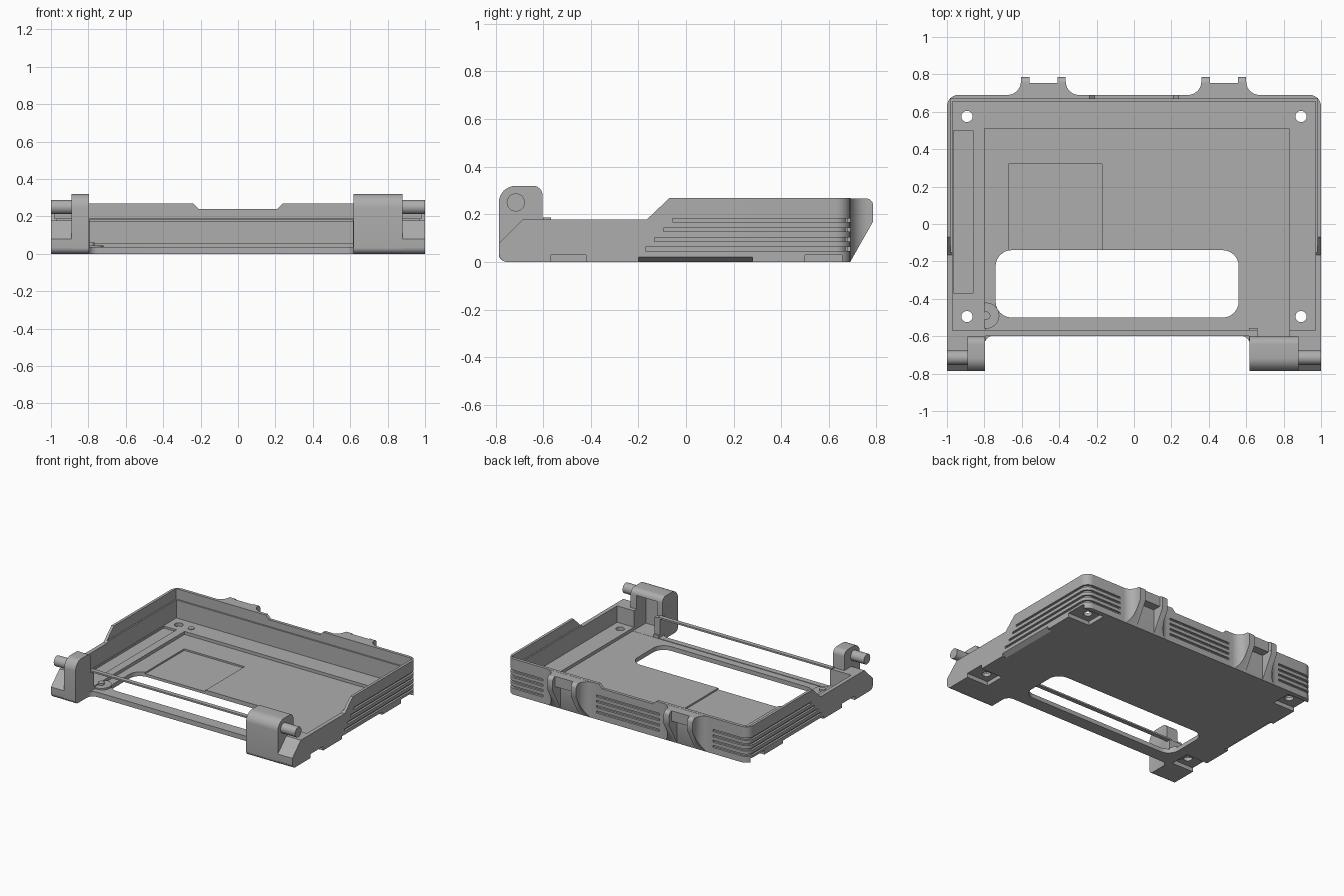
import bpy, bmesh, math
from mathutils import Vector

cube = bpy.data.objects.get("Cube")
if cube:
    bpy.data.objects.remove(cube, do_unlink=True)

grey = bpy.data.materials.new("plain grey")
grey.use_nodes = True
grey.diffuse_color = (0.42, 0.42, 0.42, 1)
bsdf = next(n for n in grey.node_tree.nodes if n.type == 'BSDF_PRINCIPLED')
bsdf.inputs["Base Color"].default_value = grey.diffuse_color


def rounded(corners, steps=6):
    """Corners are (u, v) or (u, v, radius); returns the filleted outline."""
    out = []
    n = len(corners)
    for i, c in enumerate(corners):
        p = Vector(c[:2])
        if len(c) < 3:
            out.append(p)
            continue
        a = (Vector(corners[i - 1][:2]) - p).normalized()
        b = (Vector(corners[(i + 1) % n][:2]) - p).normalized()
        half = a.angle(b) / 2
        reach = c[2] / math.tan(half)
        centre = p + (a + b).normalized() * c[2] / math.sin(half)
        start, end = p + a * reach - centre, p + b * reach - centre
        for k in range(steps + 1):
            t = k / steps
            out.append(centre + start.lerp(end, t).normalized() * c[2])
    return out


def prism(name, corners, lo, hi, axis='z'):
    """Extrude an outline: (x, y) along z, (y, z) along x, (x, z) along y."""
    place = {'z': lambda u, v, w: (u, v, w),
             'x': lambda u, v, w: (w, u, v),
             'y': lambda u, v, w: (u, w, v)}[axis]
    bm = bmesh.new()
    base = bm.faces.new([bm.verts.new(place(p.x, p.y, lo)) for p in rounded(corners)])
    ext = bmesh.ops.extrude_face_region(bm, geom=[base])
    bmesh.ops.translate(bm, vec=place(0, 0, hi - lo),
                        verts=[v for v in ext['geom'] if isinstance(v, bmesh.types.BMVert)])
    bmesh.ops.recalc_face_normals(bm, faces=bm.faces)
    mesh = bpy.data.meshes.new(name)
    bm.to_mesh(mesh)
    bm.free()
    mesh.materials.append(grey)
    ob = bpy.data.objects.new(name, mesh)
    bpy.context.collection.objects.link(ob)
    return ob


def box(name, x0, x1, y0, y1, z0, z1, r=None):
    c = [(x0, y0), (x1, y0), (x1, y1), (x0, y1)]
    return prism(name, [p + (r,) for p in c] if r else c, z0, z1)


def disc(name, u, v, r, lo, hi, axis='z', n=24):
    pts = [(u + r * math.cos(math.tau * i / n), v + r * math.sin(math.tau * i / n))
           for i in range(n)]
    return prism(name, pts, lo, hi, axis)


def combine(target, tool, how='DIFFERENCE'):
    mod = target.modifiers.new("combine", 'BOOLEAN')
    mod.operation, mod.solver, mod.object = how, 'EXACT', tool
    bpy.context.view_layer.objects.active = target
    bpy.ops.object.modifier_apply(modifier=mod.name)
    bpy.data.objects.remove(tool, do_unlink=True)


# Tray: plan outline crossed with the stepped side outline
tray = prism("tray", [(-1, -.785), (-.8, -.785), (-.8, -.597, .05), (.62, -.597, .05),
                      (.62, -.785), (1, -.785), (1, .69, .06), (-1, .69, .06)], -.1, .4)
combine(tray, prism("side_outline", [(-.785, 0, .035), (.75, 0), (.75, .268), (-.07, .268),
                                     (-.165, .178), (-.685, .178), (-.785, .08)],
                    -1.1, 1.1, 'x'), 'INTERSECT')

# Hinge posts, narrow on one side and wide on the other
for x0, x1 in ((-.89, -.797), (.617, .88)):
    combine(tray, prism("post", [(-.786, .002, .03), (-.602, .002), (-.602, .32, .04),
                                 (-.786, .32, .07)], x0, x1, 'x'), 'UNION')

# Cavity with a ledge, open front and notched back wall
combine(tray, box("cavity", -.97, .97, -.57, .655, .055, .5))
combine(tray, box("upper_cavity", -.98, .98, -.565, .667, .19, .5))
combine(tray, prism("front_gap", [(-.795, .036), (.615, .036), (.615, .5), (-.795, .5)],
                    -.7, -.5, 'y'))
combine(tray, prism("back_notch", [(-.21, .24), (.21, .24), (.25, .28), (-.25, .28)],
                    .6, .8, 'y'))

# Floor recesses, slot, post hollow
combine(tray, box("floor_recess", -.8, .83, -.555, .51, .032, .2))
combine(tray, box("panel_recess", -.67, -.17, -.2, .32, .02, .2))
combine(tray, box("side_pocket", -.965, -.86, -.37, .5, .04, .2))
combine(tray, box("slot", -.74, .56, -.5, -.14, -.1, .2, .085))
combine(tray, box("post_hollow", .66, .83, -.71, -.52, .033, .28))

# Screw holes and foot pockets underneath
for sx in (-1, 1):
    for y, y0, y1 in ((.575, .5, .655), (-.495, -.57, -.42)):
        x0, x1 = sorted((sx * .82, sx * 1.1))
        combine(tray, box("foot_pocket", x0, x1, y0, y1, -.1, .03))
        combine(tray, disc("screw_hole", sx * .893, y, .03, -.1, .2))
    combine(tray, prism("edge_undercut", [(sx * .95, -.01), (sx * 1.01, -.01),
                                          (sx * 1.01, .027)], -.2, .28, 'y'))

# Grip grooves round both sides and the back
for i in range(4):
    z, y0 = .055 + .04 * i, -.17 + .038 * i
    combine(tray, prism("groove", [(-1.1, y0), (-.985, y0), (-.985, .675, .045),
                                   (.985, .675, .045), (.985, y0), (1.1, y0),
                                   (1.1, .8), (-1.1, .8)], z - .008, z + .008))

# Small pegs on the floor
for y in (.575, -.49):
    disc("floor_peg", -.79, y, .022, .02, .06)
disc("peg_base", -.79, -.49, .07, .02, .045)

# Pins and the thin bar between the posts
for sx, side in ((-1, "right"), (1, "left")):
    lo, hi = sorted((sx * .87, sx * 1))
    disc(side + "_pin", -.715, .25, .038, lo, hi, 'x')
box("cross_bar", -.81, .63, -.6, -.568, .174, .186)

# Rear lug pairs with flared roots
for cx, side in ((-.485, "right"), (.48, "left")):
    lugs = prism(side + "_rear_lugs", [
        (cx - .22, .677), (cx + .22, .677), (cx + .22, .69), (cx + .12, .69, .07),
        (cx + .12, .785), (cx + .075, .785), (cx + .075, .755), (cx - .075, .755),
        (cx - .075, .785), (cx - .12, .785), (cx - .12, .69, .07), (cx - .22, .69)], -.1, .4)
    combine(lugs, prism("lug_outline", [(.6, .001), (.69, .001), (.786, .17),
                                        (.786, .267, .03), (.6, .267)], -1, 1, 'x'), 'INTERSECT')
    combine(lugs, box("lug_gap", cx - .0752, cx + .0752, .692, .8, -.1, .19))

# Smooth the round parts, keep edges crisp
bpy.ops.object.select_all(action='DESELECT')
for ob in bpy.context.collection.objects:
    if ob.type == 'MESH' and ob.data.materials and ob.data.materials[0] == grey:
        ob.select_set(True)
        bpy.context.view_layer.objects.active = ob
bpy.ops.object.shade_smooth_by_angle(angle=math.radians(30))
